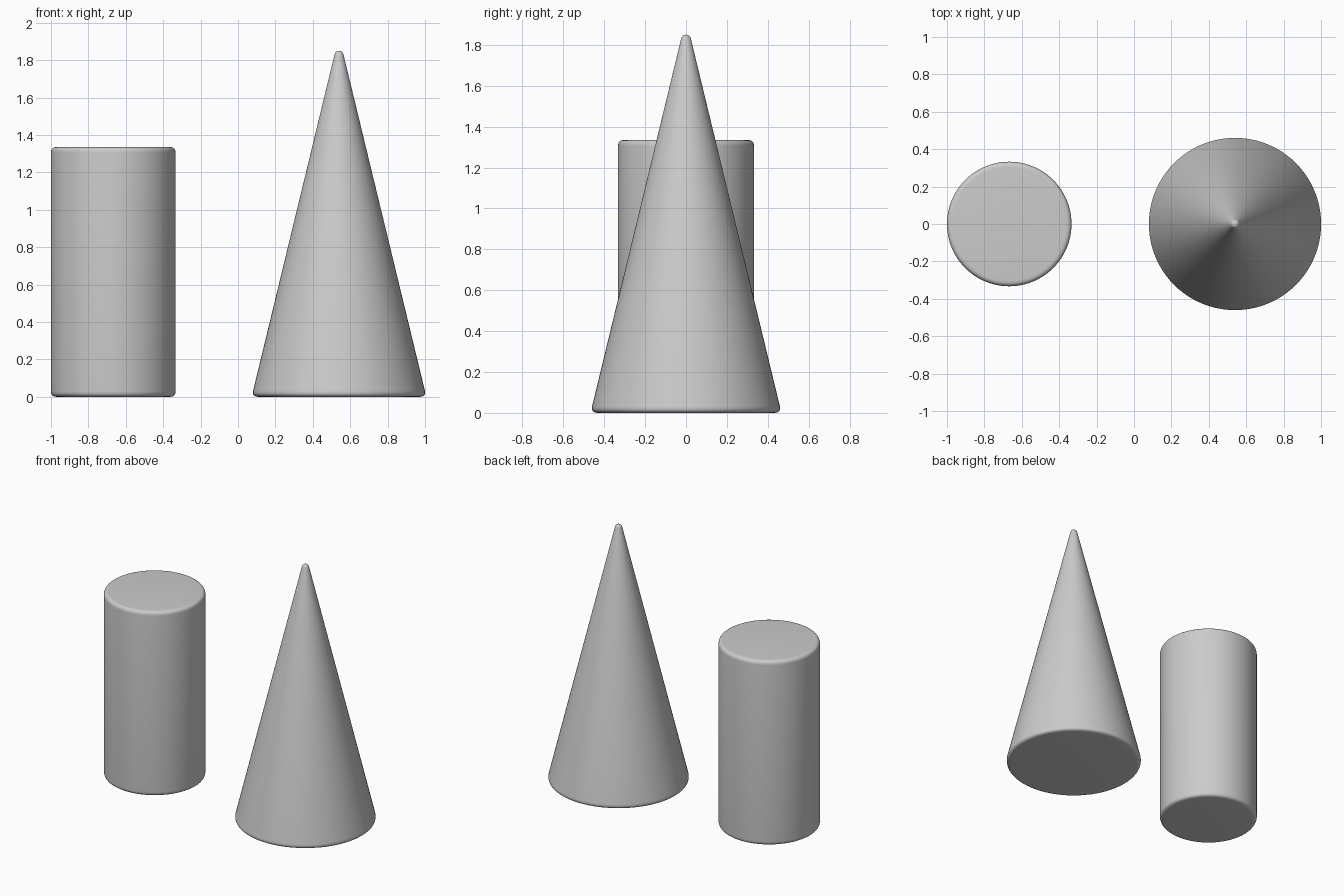
import bpy, bmesh, math
from mathutils import Vector

if "Cube" in bpy.data.objects:
    bpy.data.objects.remove(bpy.data.objects["Cube"])


def fillet(start, corner, end, steps=6):
    """Curved run of profile points that rounds off a corner."""
    a, b, c = Vector(start), Vector(corner), Vector(end)
    ts = [i / steps for i in range(steps + 1)]
    return [a * (1 - t) ** 2 + b * 2 * t * (1 - t) + c * t * t for t in ts]


def lathe(name, profile, x, sides=96):
    """Spin a (radius, height) profile around a vertical axis at x."""
    bm = bmesh.new()
    verts = [bm.verts.new((p[0], 0, p[1])) for p in profile]
    edges = [bm.edges.new(pair) for pair in zip(verts, verts[1:])]
    bmesh.ops.spin(bm, geom=verts + edges, cent=(0, 0, 0), axis=(0, 0, 1),
                   angle=math.tau, steps=sides, use_merge=True)
    bmesh.ops.remove_doubles(bm, verts=bm.verts, dist=1e-5)
    bmesh.ops.recalc_face_normals(bm, faces=bm.faces)
    mesh = bpy.data.meshes.new(name)
    bm.to_mesh(mesh)
    bm.free()
    obj = bpy.data.objects.new(name, mesh)
    obj.location.x = x
    bpy.context.collection.objects.link(obj)
    bpy.ops.object.select_all(action='DESELECT')
    obj.select_set(True)
    bpy.context.view_layer.objects.active = obj
    bpy.ops.object.shade_smooth_by_angle(angle=math.radians(30))


# Cylinder with softened rims
R, H, B = 0.333, 1.335, 0.03
lathe("cylinder",
      [(0, 0)] + fillet((R - B, 0), (R, 0), (R, B))
      + fillet((R, H - B), (R, H), (R - B, H)) + [(0, H)], -0.667)

# Cone with softened base rim and a small rounded tip
lathe("cone",
      [(0, 0)] + fillet((0.43, 0), (0.467, 0), (0.459, 0.034))
      + fillet((0.024, 1.83), (0.019, 1.85), (0, 1.85)), 0.54)
